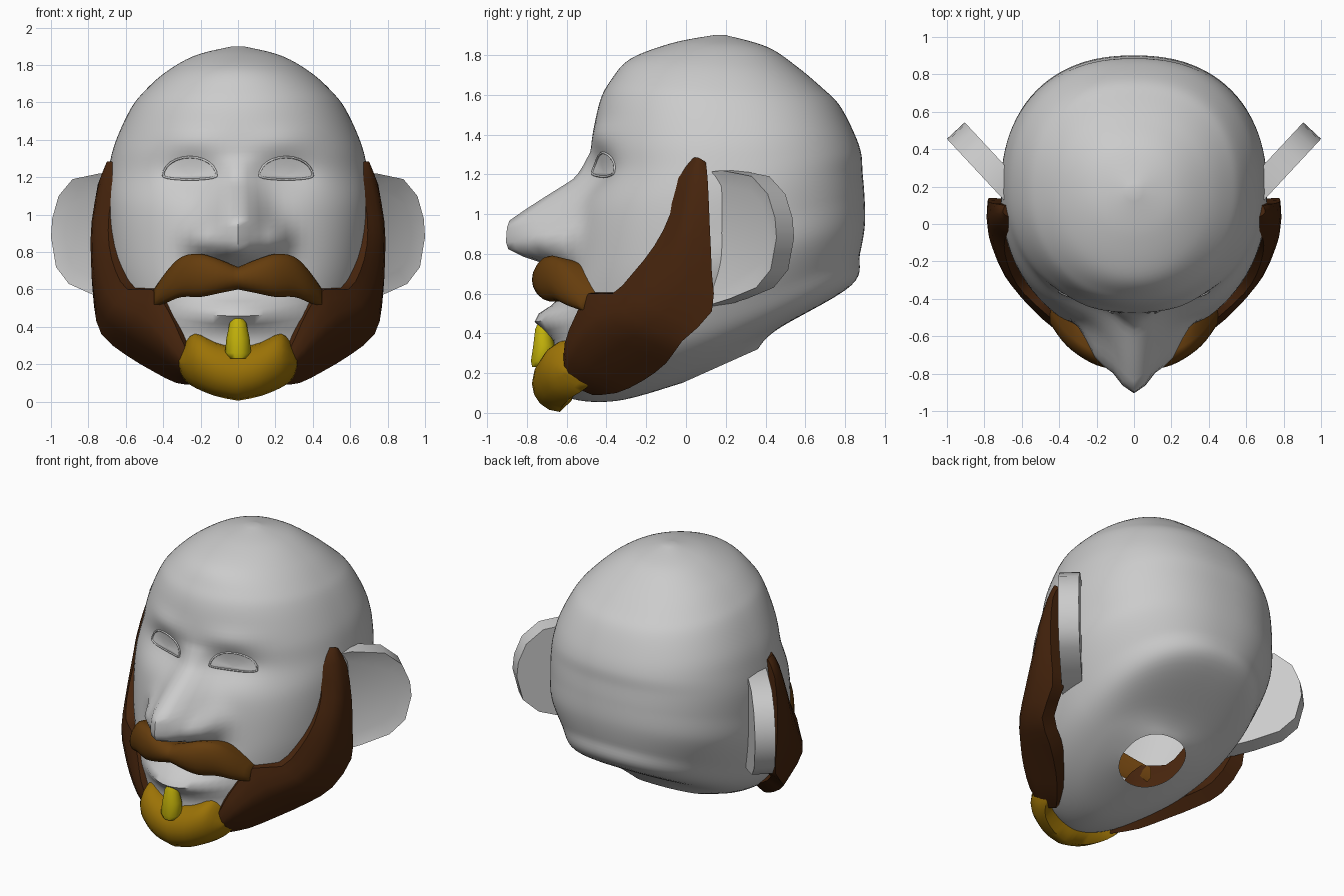
import bpy, bmesh
from math import sin, cos, pi, exp, radians
from mathutils import Vector
from mathutils.bvhtree import BVHTree

cube = bpy.data.objects.get("Cube")
if cube:
    bpy.data.objects.remove(cube)


def material(name, rgb):
    mat = bpy.data.materials.new(name)
    mat.use_nodes = True
    mat.diffuse_color = (*rgb, 1)
    mat.node_tree.nodes["Principled BSDF"].inputs["Base Color"].default_value = (*rgb, 1)
    return mat


skin = material("grey skin", (.6, .6, .6))
dark_brown = material("dark brown", (.062, .018, .004))
brown = material("brown", (.13, .046, .004))
ochre = material("ochre", (.33, .17, .002))
yellow = material("yellow", (.54, .44, .003))


def add(name, bm, mat, angle=50, mirror=False):
    """Turn a bmesh into a shaded object, optionally mirrored across x."""
    bmesh.ops.recalc_face_normals(bm, faces=bm.faces)
    mesh = bpy.data.meshes.new(name)
    bm.to_mesh(mesh)
    bm.free()
    mesh.materials.append(mat)
    obj = bpy.data.objects.new(name, mesh)
    bpy.context.collection.objects.link(obj)
    bpy.ops.object.select_all(action='DESELECT')
    obj.select_set(True)
    bpy.context.view_layer.objects.active = obj
    bpy.ops.object.shade_smooth_by_angle(angle=radians(angle))
    if mirror:
        obj.modifiers.new("Mirror", 'MIRROR').use_mirror_merge = False


def loft(sections, cap_start=True):
    """Skin a list of closed sections."""
    bm = bmesh.new()
    rings = [[bm.verts.new(p) for p in s] for s in sections]
    n = len(rings[0])
    for a, b in zip(rings, rings[1:]):
        for i in range(n):
            j = (i + 1) % n
            bm.faces.new((a[i], a[j], b[j], b[i]))
    if cap_start:
        bm.faces.new(rings[0][::-1])
    bm.faces.new(rings[-1])
    return bm


def spline(rows, steps):
    """Smooth interpolation through rows of numbers."""
    out = []
    for i in range(len(rows) - 1):
        p0, p1 = rows[max(i - 1, 0)], rows[i]
        p2, p3 = rows[i + 1], rows[min(i + 2, len(rows) - 1)]
        for k in range(steps):
            t = k / steps
            out.append([b + .5 * t * (c - a + t * (2*a - 5*b + 4*c - d + t * (3*(b - c) + d - a)))
                        for a, b, c, d in zip(p0, p1, p2, p3)])
    return out + [list(rows[-1])]


def ramp(z, knots):
    """Piecewise linear lookup."""
    if z <= knots[0][0]:
        return knots[0][1]
    for (a, u), (b, v) in zip(knots, knots[1:]):
        if z <= b:
            return u + (v - u) * (z - a) / (b - a)
    return knots[-1][1]


def blob(x, z, cx, cz, rx, rz):
    return exp(-((x - cx) / rx) ** 2 - ((z - cz) / rz) ** 2)


# Head: tilted rings of front y, front z, back y, back z, half width, front roundness
HEAD = [(-.02, .15, .36, .32, .21, 2), (-.35, .06, .46, .42, .38, 1.8),
        (-.6, .08, .83, .64, .53, 1.8), (-.66, .2, .875, .8, .62, 2),
        (-.64, .5, .9, .95, .7, 2), (-.59, .75, .897, 1.1, .71, 2.2),
        (-.55, 1, .888, 1.21, .71, 2.2), (-.49, 1.2, .88, 1.31, .69, 2.1),
        (-.475, 1.36, .84, 1.42, .655, 2.1), (-.435, 1.56, .77, 1.55, .58, 2.1),
        (-.38, 1.67, .69, 1.63, .51, 2.1), (-.28, 1.78, .56, 1.74, .39, 2),
        (-.07, 1.86, .41, 1.84, .23, 2), (.14, 1.9, .2, 1.9, .03, 2)]
NOSE_DEPTH = [(.73, 0), (.76, .18), (.83, .33), (.96, .34), (1.18, .07), (1.32, 0)]
NOSE_WIDTH = [(.9, .165), (1.05, .13), (1.2, .09)]
MIDDLE = .17


def face_relief(x, z):
    """Forward push of the nose, nostrils, lip and brows, less the eye sockets."""
    x = abs(x)
    push = ramp(z, NOSE_DEPTH) * exp(-(x / ramp(z, NOSE_WIDTH)) ** 2)
    push += .1 * blob(x, z, .2, .87, .07, .08)
    push += .12 * blob(x, z, 0, .47, .26, .07)
    push += .015 * blob(x, z, .25, 1.4, .16, .06)
    return push - .05 * blob(x, z, .25, 1.22, .16, .1)


def head_ring(row, count=96):
    yf, zf, yb, zb, w, p = row
    ring = []
    for i in range(count):
        a = 2 * pi * i / count
        front = cos(a) > 0
        e = 2 / (p if front else 2.3)
        s, c = abs(sin(a)) ** e, abs(cos(a)) ** e
        x = w * s * (1 if sin(a) >= 0 else -1)
        y = MIDDLE - (MIDDLE - yf) * c if front else MIDDLE + (yb - MIDDLE) * c
        z = zf + (zb - zf) * (y - yf) / (yb - yf)
        if front:
            y -= face_relief(x, z) * min(1, 2 * c)
        ring.append((x, y, z))
    return ring


# The neck end stays open
bm = loft([head_ring(r) for r in spline(HEAD, 7)], cap_start=False)
surface = BVHTree.FromBMesh(bm)
add("head", bm, skin, 60)


def on_face(x, z, lift):
    hit = surface.ray_cast(Vector((x, -2, z)), Vector((0, 1, 0)))[0]
    return Vector((x, hit.y - lift, z))


# Eyes: almond patches with a thin raised lid around each
for side, label in ((1, "left"), (-1, "right")):
    def almond(scale, lift):
        pts = []
        for i in range(24):
            a = 2 * pi * i / 24
            height = .1 if sin(a) > 0 else .02
            pts.append(on_face(side * (.257 + .143 * scale * cos(a)),
                               1.208 + scale * height * sin(a), lift))
        return pts
    add(label + "_eye", loft([almond(1, .002), almond(.6, .01), almond(.1, .014)], False), skin)
    curve = bpy.data.curves.new(label + "_eyelid", 'CURVE')
    curve.dimensions = '3D'
    curve.bevel_depth = .006
    curve.bevel_resolution = 1
    path = curve.splines.new('POLY')
    rim = almond(1, .003)
    path.points.add(len(rim) - 1)
    for point, co in zip(path.points, rim):
        point.co = (*co, 1)
    path.use_cyclic_u = True
    curve.materials.append(skin)
    bpy.context.collection.objects.link(bpy.data.objects.new(label + "_eyelid", curve))

# Ears: thick slanted plates with a hollowed front
EAR = [(-.06, 1.2), (.12, 1.22), (.33, 1.19), (.44, 1.1), (.49, .98), (.5, .88),
       (.46, .72), (.36, .63), (.18, .575), (-.06, .52)]
bm = bmesh.new()
along, through = Vector((.68, .73, 0)), Vector((-.73, .68, 0))
root = Vector((.66, .09, 0))
front = bm.faces.new([bm.verts.new(root + along * u + Vector((0, 0, z))) for u, z in EAR])
back = bmesh.ops.extrude_face_region(bm, geom=[front], use_keep_orig=True)
bmesh.ops.translate(bm, verts=[v for v in back["geom"] if isinstance(v, bmesh.types.BMVert)],
                    vec=through * .13)
bmesh.ops.recalc_face_normals(bm, faces=bm.faces)
bmesh.ops.inset_region(bm, faces=[front], thickness=.08, depth=0)
bmesh.ops.translate(bm, verts=list(front.verts), vec=through * .025)
add("ears", bm, skin, 40, mirror=True)

# Side beard: rows of cheek edge, bulge and rear edge, backed by a sunk copy
BEARD = [(.66, .03, 1.28, .7, .06, 1.285, .69, .1, 1.26),
         (.66, -.05, 1.18, .73, .03, 1.19, .75, .11, 1.16),
         (.69, -.08, 1, .775, 0, .98, .78, .12, .93),
         (.69, -.16, .84, .78, -.04, .8, .78, .13, .7),
         (.655, -.27, .7, .76, -.12, .62, .77, .13, .51),
         (.59, -.37, .6, .69, -.28, .48, .73, -.02, .36),
         (.46, -.49, .6, .57, -.42, .41, .6, -.1, .25),
         (.37, -.56, .48, .46, -.52, .33, .45, -.22, .16),
         (.31, -.61, .35, .36, -.58, .24, .33, -.35, .1),
         (.24, -.62, .2, .26, -.6, .15, .24, -.47, .09)]
core = Vector((0, .1, .7))
sections = []
for row in spline(BEARD, 2):
    outer = [Vector(p) for p in spline([row[:3], row[3:6], row[6:]], 3)]
    sections.append(outer + [p.lerp(core, .12) for p in reversed(outer)])
add("side_beard", loft(sections), dark_brown, 50, mirror=True)


def facial_hair(name, half, depth, thickness, mat):
    """Loft across the face from half stations of x, front y, top z, bottom z."""
    half = spline(half, 3)
    rows = [[-r[0], *r[1:]] for r in half[:0:-1]] + half
    sections = []
    for x, y, top, bottom in rows:
        mid, h = (top + bottom) / 2, (top - bottom) / 2
        arc = [(x, y + depth * (1 - cos(a)), mid + h * sin(a))
               for a in (pi * (k / 8 - .5) for k in range(9))]
        sections.append(arc + [(x, y + thickness, top - h * .2), (x, y + thickness, bottom + h * .4)])
    add(name, loft(sections), mat, 55)


facial_hair("moustache", [(0, -.765, .72, .6), (.1, -.775, .76, .58), (.2, -.755, .79, .56),
                          (.3, -.7, .775, .56), (.38, -.63, .7, .53), (.45, -.53, .6, .5)],
            .07, .16, brown)
facial_hair("goatee", [(0, -.775, .29, .005), (.12, -.765, .32, .03), (.23, -.72, .37, .075),
                       (.29, -.65, .31, .12), (.315, -.61, .24, .18)],
            .14, .2, ochre)

# Tuft below the lip
tuft = [[(r * cos(a), y + r * .9 * sin(a), z) for a in (2 * pi * i / 10 for i in range(10))]
        for z, r, y in ((.23, .045, -.735), (.26, .07, -.72), (.34, .062, -.715),
                        (.42, .045, -.72), (.455, .022, -.725))]
add("lip_tuft", loft(tuft), yellow, 60)
